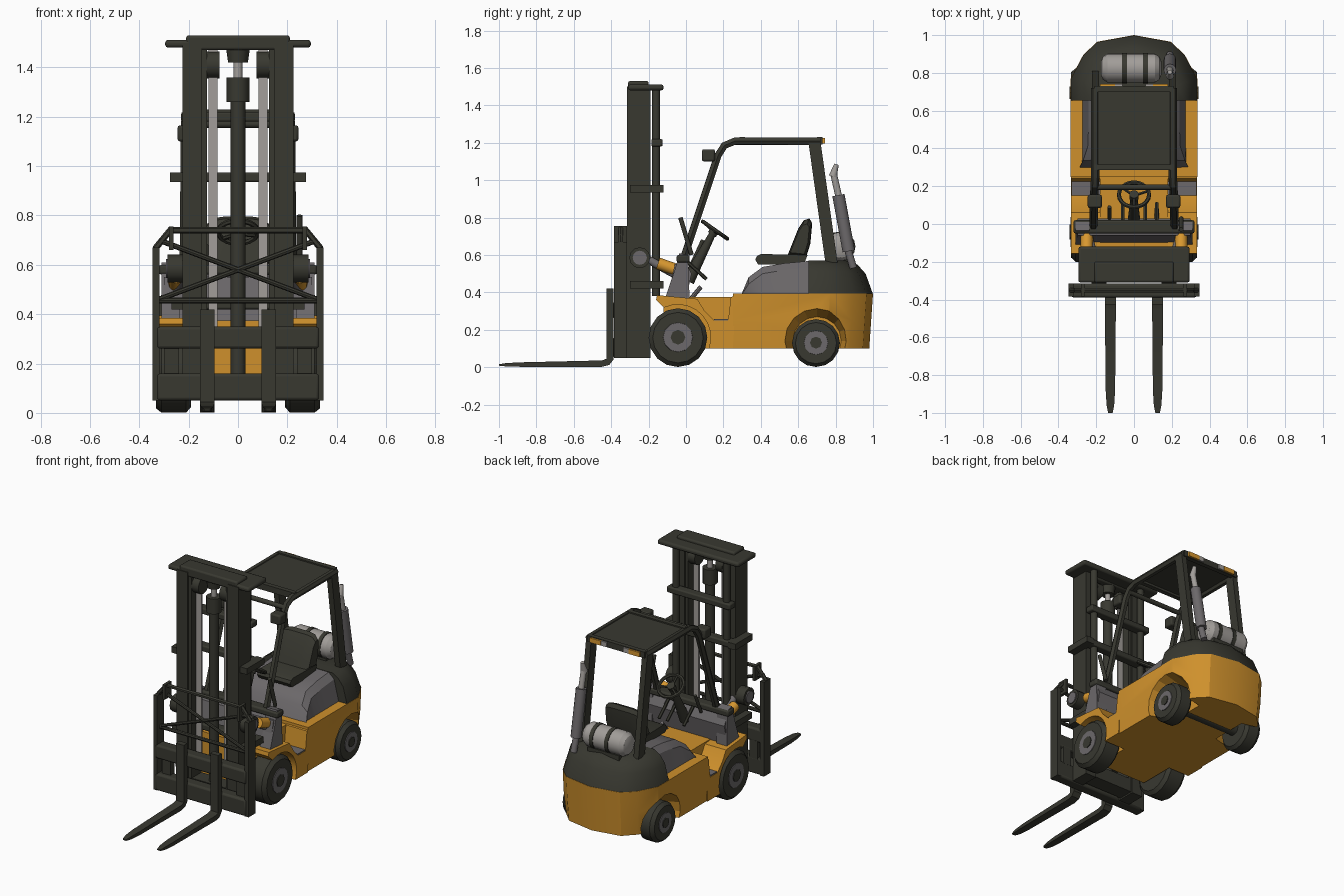
import bpy, bmesh, math
from mathutils import Vector

if "Cube" in bpy.data.objects:
    bpy.data.objects.remove(bpy.data.objects["Cube"])


def material(name, r, g, b):
    m = bpy.data.materials.new(name)
    m.diffuse_color = (r, g, b, 1)
    m.use_nodes = True
    m.node_tree.nodes["Principled BSDF"].inputs["Base Color"].default_value = m.diffuse_color
    return m


DARK = material("charcoal", 0.04, 0.04, 0.03)
YELLOW = material("body yellow", 0.62, 0.28, 0.025)
GREY = material("mid grey", 0.15, 0.14, 0.145)
LIGHT = material("light metal", 0.36, 0.34, 0.32)
ORANGE = material("lamp orange", 0.70, 0.32, 0.03)


def finish(name, bm, mat):
    bmesh.ops.recalc_face_normals(bm, faces=bm.faces)
    me = bpy.data.meshes.new(name)
    bm.to_mesh(me)
    bm.free()
    me.materials.append(mat)
    ob = bpy.data.objects.new(name, me)
    bpy.context.collection.objects.link(ob)
    return ob


def loft(name, loops, mat):
    """Skin a list of equal-length point loops and cap both ends."""
    bm = bmesh.new()
    rings = [[bm.verts.new(p) for p in loop] for loop in loops]
    n = len(rings[0])
    for a, b in zip(rings, rings[1:]):
        for i in range(n):
            j = (i + 1) % n
            bm.faces.new((a[i], a[j], b[j], b[i]))
    bm.faces.new(rings[0])
    bm.faces.new(rings[-1])
    return finish(name, bm, mat)


def profile(name, pts, x0, x1, mat, inset=None):
    """Extrude a (y, z) side profile from x0 to x1."""
    return loft(name, [[(x, y, z) for y, z in pts] for x in (x0, x1)], mat)


def box(name, x, y, z, mat, bevel=0):
    ob = profile(name, [(y[0], z[0]), (y[1], z[0]), (y[1], z[1]), (y[0], z[1])], x[0], x[1], mat)
    if bevel:
        m = ob.modifiers.new("bevel", "BEVEL")
        m.width, m.segments = bevel, 2
    return ob


def rod(name, a, b, r, mat, r2=None, sides=12):
    a, b = Vector(a), Vector(b)
    d = b - a
    bm = bmesh.new()
    bmesh.ops.create_cone(bm, cap_ends=True, segments=sides, radius1=r,
                          radius2=r if r2 is None else r2, depth=d.length)
    bm.transform(d.to_track_quat('Z', 'Y').to_matrix().to_4x4())
    bmesh.ops.translate(bm, verts=bm.verts, vec=(a + b) / 2)
    return finish(name, bm, mat)


def tube(name, pts, r, mat, closed=False):
    cu = bpy.data.curves.new(name + "_path", "CURVE")
    cu.dimensions, cu.bevel_depth, cu.bevel_resolution = "3D", r, 1
    cu.use_fill_caps = True
    sp = cu.splines.new("POLY")
    sp.points.add(len(pts) - 1)
    for p, co in zip(sp.points, pts):
        p.co = (*co, 1)
    sp.use_cyclic_u = closed
    tmp = bpy.data.objects.new("tmp", cu)
    bpy.context.collection.objects.link(tmp)
    me = bpy.data.meshes.new_from_object(tmp)
    bpy.data.objects.remove(tmp)
    me.materials.clear()
    me.materials.append(mat)
    ob = bpy.data.objects.new(name, me)
    bpy.context.collection.objects.link(ob)
    return ob


def plan(z, w, front, back, corner):
    """Rounded rear body outline at height z."""
    c = [(w, front), (w, corner), (w * .80, corner + (back - corner) * .55),
         (w * .58, back - .035), (0, back)]
    return [(x, y, z) for x, y in c] + [(-x, y, z) for x, y in reversed(c[:-1])]


# chassis: rear counterweight, central floor, front fenders with steps
rear = loft("rear_body", [plan(.10, .325, .25, .98, .74), plan(.25, .335, .25, .99, .76),
                          plan(.395, .335, .25, 1.0, .77)], YELLOW)
box("floor_core", (-.18, .18), (-.12, .26), (.10, .375), YELLOW)
arc = [(-.043 + .175 * math.cos(math.radians(t)), .16 + .175 * math.sin(math.radians(t)))
       for t in range(115, -21, -15)]
fender = [(-.16, .36)] + arc + [(.12, .10), (.25, .10), (.27, .385), (.24, .375), (.225, .25),
                               (.15, .25), (.10, .30), (.06, .365), (-.155, .385)]
for s, side in ((1, "right"), (-1, "left")):
    profile(side + "_fender", fender, s * .18, s * .333, YELLOW)
    box(side + "_step_tread", (s * .18, s * .33), (.15, .225), (.25, .258), GREY)
    # rear wheel recess, narrowing inwards
    cut = rod(side + "_arch_cutter", (s * .17, .70, .14), (s * .36, .70, .14), .13, YELLOW, .18, 16)
    cut.hide_render = True
    cut.hide_set(True)
    m = rear.modifiers.new("arch", "BOOLEAN")
    m.object, m.solver = cut, "EXACT"

# wheels: tyre with chamfered shoulders, hub and cap
for s, side in ((1, "right"), (-1, "left")):
    for pos, y, r, xi in (("front", -.043, .157, .19), ("rear", .695, .128, .215)):
        c = lambda x: (s * x, y, r + .003)
        prof = [(xi, r * .85), (xi + .02, r), (.31, r), (.333, r * .86)]
        loft(f"{side}_{pos}_tyre", [[(s * x, y + q * math.cos(k * math.pi / 8), r + .001 + q * math.sin(k * math.pi / 8))
                                    for k in range(16)] for x, q in prof], DARK)
        rod(f"{side}_{pos}_hub", c(.30), c(.337), r * .55, GREY, r * .5)
        rod(f"{side}_{pos}_hub_cap", c(.33), c(.342), r * .25, DARK, sides=8)
for y, z in ((-.043, .16), (.695, .131)):
    rod("axle", (-.25, y, z), (.25, y, z), .04, DARK)

# dark rear cover, engine hood
loft("rear_cover", [plan(.395, .333, .655, .998, .77), plan(.50, .305, .655, .96, .76),
                    plan(.545, .27, .655, .92, .75), plan(.57, .23, .655, .88, .73)], DARK)
hood = [(.295, .385, .27), (.335, .48, .25), (.41, .535, .225), (.53, .555, .22), (.66, .567, .22)]
loft("engine_hood", [[(-.275, y + .004, .385), (-w - .02, y, z - .035 if z > .4 else z), (-w + .02, y, z + .001),
                      (w - .02, y, z + .001), (w + .02, y, z - .035 if z > .4 else z), (.275, y + .004, .385)]
                     for y, z, w in hood], GREY)

# seat
profile("seat_cushion", [(.37, .575), (.385, .55), (.63, .55), (.65, .60), (.40, .605), (.38, .595)], -.12, .12, DARK)
back = [(.54, .59), (.56, .64), (.60, .74), (.63, .785), (.66, .795), (.675, .77), (.665, .66), (.64, .58)]
loft("seat_back", [[(x, .61 + (y - .61) * k, .68 + (z - .68) * k) for y, z in back]
                   for x, k in ((-.125, .75), (-.10, .95), (-.06, 1), (.06, 1), (.10, .95), (.125, .75))], DARK)

# dash cowl, side posts, front lamps
profile("dash_cowl", [(-.10, .36), (.0, .36), (.03, .50), (.0, .56), (-.06, .55)], -.30, .30, GREY)
for s, side in ((1, "right"), (-1, "left")):
    profile(side + "_dash_post", [(-.12, .345), (.02, .345), (.01, .60), (-.035, .61), (-.06, .52)],
            s * .235, s * .31, GREY)
    rod(side + "_turn_lamp", (s * .25, -.15, .555), (s * .25, -.05, .52), .032, ORANGE)
    rod(side + "_mast_lamp", (s * .215, -.247, .585), (s * .285, -.247, .585), .056, DARK)
    rod(side + "_mast_lamp_face", (s * .28, -.247, .585), (s * .292, -.247, .585), .038, GREY)
    rod(side + "_tilt_cylinder", (s * .2, -.22, .585), (s * .25, -.03, .48), .022, GREY)
box("dash_top", (-.32, .32), (-.05, .02), (.56, .60), DARK, .01)

# steering wheel, column, levers, pedals
n = Vector((0, .575, .818))
u = Vector((0, .818, -.575))
hub = Vector((0, .155, .733))
ring = [hub + .08 * (math.cos(k * math.pi / 10) * Vector((1, 0, 0)) + math.sin(k * math.pi / 10) * u) for k in range(20)]
tube("steering_wheel", ring, .011, DARK, True)
for k in (1, 8, 15):
    rod("steering_spoke", hub - n * .01, ring[k], .008, DARK, sides=6)
rod("steering_hub", hub - n * .03, hub + n * .005, .025, DARK)
rod("steering_column", (0, .01, .46), hub - n * .02, .035, DARK, .018)
rod("grab_lever", (.25, .03, .60), (.25, -.03, .80), .012, DARK)
rod("side_lever", (-.13, .03, .55), (-.13, .09, .68), .01, DARK)
for x in (-.06, .06, .12):
    rod("pedal_arm", (x, .0, .57), (x, .11, .47), .01, DARK, sides=6)
rod("brake_lever", (.12, .03, .37), (.12, .08, .43), .012, GREY, sides=8)

# overhead guard
for s, side in ((1, "right"), (-1, "left")):
    tube(side + "_guard_rail", [(s * .215, -.02, .56), (s * .21, .17, 1.13), (s * .208, .205, 1.185),
                                (s * .205, .26, 1.208), (s * .205, .72, 1.208)], .022, DARK)
    profile(side + "_rear_pillar", [(.655, 1.20), (.72, 1.20), (.81, .56), (.745, .56)], s * .185, s * .222, DARK)
    box(side + "_guard_lamp", (s * .17, s * .245), (.085, .155), (1.10, 1.165), DARK, .01)
    box(side + "_tail_lamp", (s * .10, s * .18), (.725, .742), (1.195, 1.225), ORANGE)
    box(side + "_reverse_lamp", (s * .06, s * .10), (.725, .740), (1.195, 1.225), LIGHT)
box("roof_panel", (-.20, .20), (.29, .72), (1.205, 1.222), DARK)
for y in (.30, .715):
    box("roof_crossbar", (-.21, .21), (y - .015, y + .015), (1.19, 1.23), DARK)
rod("guard_front_crossbar", (-.21, .195, 1.17), (.21, .195, 1.17), .015, DARK)

# gas tank with straps
def barrel(name, xs, mat):
    loft(name, [[(x, .825 + r * math.cos(k * math.pi / 8), .645 + r * math.sin(k * math.pi / 8))
                 for k in range(16)] for x, r in xs], mat)


barrel("gas_tank", [(-.175, .035), (-.165, .06), (-.14, .077), (.11, .077), (.135, .06), (.145, .035)], LIGHT)
for x in (-.05, .06):
    barrel("tank_strap", [(x - .013, .081), (x + .013, .081)], DARK)
box("tank_cradle", (-.13, .10), (.77, .88), (.55, .585), DARK)

# exhaust stack
rod("exhaust_base", (.19, .895, .53), (.19, .865, .63), .02, GREY)
rod("exhaust_muffler", (.19, .87, .62), (.19, .815, .92), .033, GREY)
rod("exhaust_neck", (.19, .815, .92), (.19, .79, 1.03), .018, LIGHT)
rod("exhaust_tip", (.19, .785, 1.02), (.19, .805, 1.085), .022, LIGHT, .012)

# mast: uprights, wrapping ties, lift cylinders and chains
for s, side in ((1, "right"), (-1, "left")):
    box(side + "_mast_outer", (s * .145, s * .225), (-.315, -.19), (.05, 1.50), DARK)
    box(side + "_mast_inner", (s * .125, s * .16), (-.305, -.20), (.06, 1.52), DARK)
    rod(side + "_lift_cylinder", (s * .185, -.16, .38), (s * .185, -.16, 1.49), .022, DARK)
    box(side + "_chain", (s * .083, s * .12), (-.262, -.25), (.30, 1.47), LIGHT)
    rod(side + "_chain_roller", (s * .075, -.25, 1.41), (s * .125, -.25, 1.41), .055, DARK)
    for z, w in ((.44, .27), (.955, .275)):
        box(side + "_mast_tie_arm", (s * .22, s * w), (-.30, -.12), (z - .02, z + .02), DARK)
for z, w in ((.44, .27), (.955, .275), (1.20, .23)):
    box("mast_tie", (-w, w), (-.185, -.125), (z - .02, z + .02), DARK, .008)
box("mast_top_tie", (-.295, .295), (-.31, -.12), (1.48, 1.512), DARK, .012)
box("mast_top_cap", (-.21, .21), (-.31, -.20), (1.47, 1.53), DARK, .01)
box("mast_foot", (-.225, .225), (-.30, -.20), (.06, .15), DARK)
rod("centre_cylinder", (0, -.25, .12), (0, -.25, 1.28), .03, DARK)
rod("cylinder_collar", (0, -.25, 1.26), (0, -.25, 1.36), .046, DARK)
rod("cylinder_piston", (0, -.25, 1.34), (0, -.25, 1.43), .018, LIGHT)
rod("piston_head", (0, -.25, 1.42), (0, -.25, 1.475), .04, DARK, .048)

# carriage and load backrest
box("carriage_upper_bar", (-.33, .33), (-.39, -.315), (.26, .35), DARK, .012)
box("carriage_lower_bar", (-.33, .33), (-.39, -.315), (.05, .16), DARK, .012)
tube("backrest_frame", [(-.332, -.35, .35), (-.332, -.35, .67), (-.275, -.35, .74),
                        (.275, -.35, .74), (.332, -.35, .67), (.332, -.35, .35)], .014, DARK)
rod("backrest_rail", (-.33, -.35, .455), (.33, -.35, .455), .012, DARK, sides=8)
for s, side in ((1, "right"), (-1, "left")):
    box(side + "_backrest_post", (s * .318, s * .346), (-.385, -.315), (.05, .67), DARK)
    profile(side + "_backrest_cheek", [(-.385, .66), (-.315, .66), (-.315, .755), (-.385, .755)], s * .262, s * .28, DARK)
    rod(side + "_backrest_brace", (-s * .32, -.35, .70), (s * .32, -.35, .46), .011, DARK, sides=8)
    box(side + "_carriage_bracket", (s * .24, s * .30), (-.36, -.315), (.15, .27), DARK)
    # forks
    x = s * .125
    box(side + "_fork_shank", (x - .029, x + .029), (-.425, -.388), (.04, .42), DARK)
    loft(side + "_fork_blade", [[(x - w, y, lo), (x + w, y, lo), (x + w, y, hi), (x - w, y, hi)]
                                for y, w, lo, hi in ((-1.0, .012, .008, .016), (-.96, .02, .004, .022), (-.88, .025, .002, .026),
                                                     (-.45, .029, .002, .036), (-.41, .029, .012, .05),
                                                     (-.388, .029, .04, .06))], DARK)

# smooth the round parts, keep hard edges
meshes = [o for o in bpy.context.collection.objects if o.type == "MESH" and not o.hide_render]
for o in meshes:
    o.select_set(True)
bpy.context.view_layer.objects.active = meshes[0]
bpy.ops.object.shade_smooth_by_angle(angle=math.radians(32))
